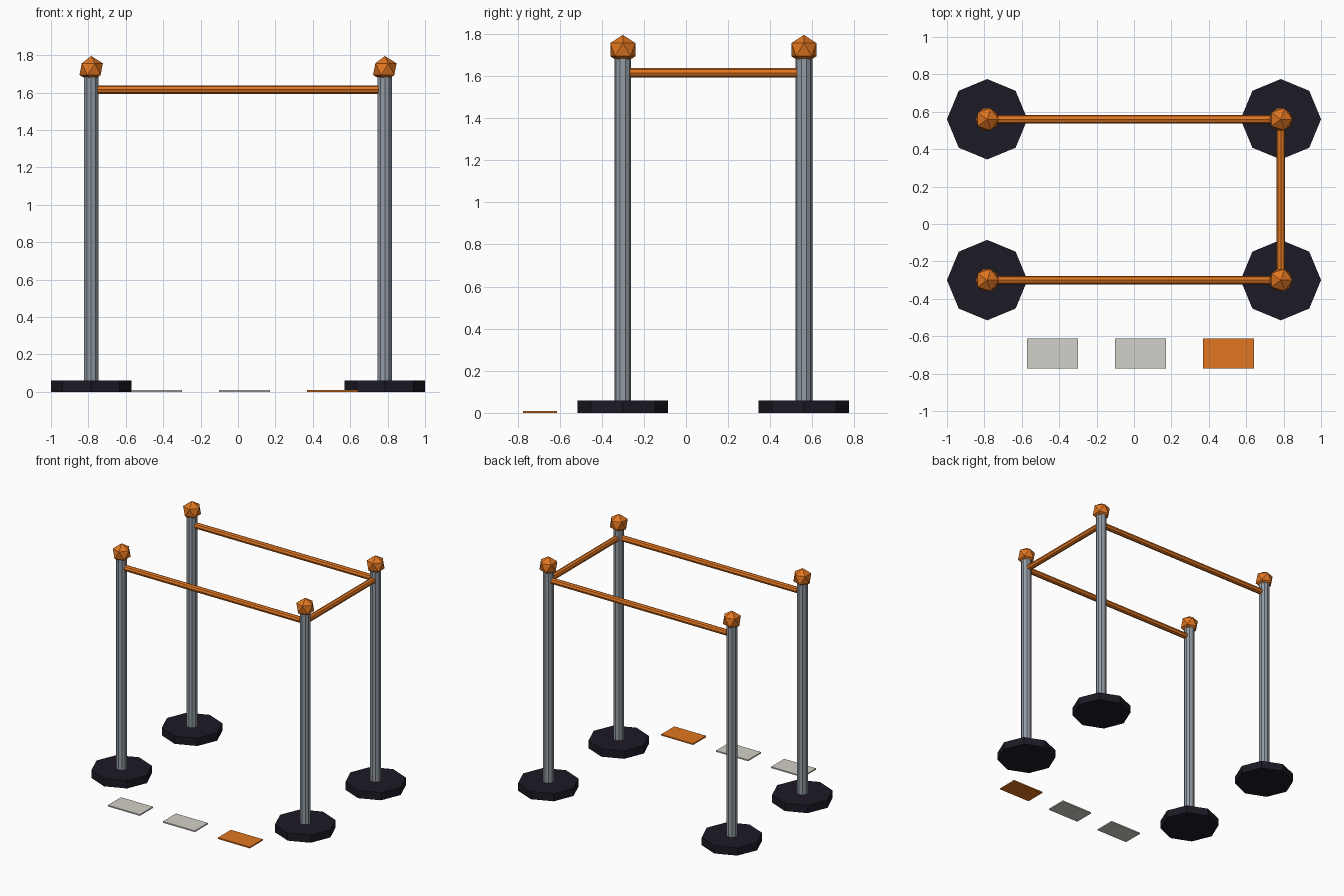
import bpy
from math import pi

if "Cube" in bpy.data.objects:
    bpy.data.objects.remove(bpy.data.objects["Cube"])


def material(name, rgb):
    m = bpy.data.materials.new(name)
    m.diffuse_color = (*rgb, 1)
    m.use_nodes = True
    m.node_tree.nodes["Principled BSDF"].inputs["Base Color"].default_value = m.diffuse_color
    return m


ORANGE = material("orange", (0.75, 0.18, 0.015))
STEEL = material("steel", (0.29, 0.33, 0.37))
BLACK = material("black", (0.012, 0.010, 0.018))
PALE = material("pale", (0.65, 0.63, 0.58))


def finish(name, mat):
    ob = bpy.context.object
    ob.name = name
    ob.data.materials.append(mat)
    return ob


def rod(name, sides, radius, length, loc, mat, rot=(0, 0, 0)):
    bpy.ops.mesh.primitive_cylinder_add(vertices=sides, radius=radius, depth=length,
                                        location=loc, rotation=rot)
    return finish(name, mat)


POST_X, FRONT_Y, BACK_Y = 0.785, -0.30, 0.56
BASE_H, POST_TOP, RAIL_Z = 0.06, 1.71, 1.615

for row, y in (("front", FRONT_Y), ("back", BACK_Y)):
    for side, x in (("left", -POST_X), ("right", POST_X)):
        tag = f"{row}_{side}"
        # weighted foot, post and faceted cap
        rod(f"{tag}_base", 8, 0.215, BASE_H, (x, y, BASE_H / 2), BLACK)
        rod(f"{tag}_post", 10, 0.04, POST_TOP - BASE_H,
            (x, y, (POST_TOP + BASE_H) / 2), STEEL)
        bpy.ops.mesh.primitive_ico_sphere_add(subdivisions=1, radius=0.07,
                                              location=(x, y, 1.725))
        finish(f"{tag}_cap", ORANGE)
    # long rail
    rod(f"{row}_rail", 8, 0.023, 1.50, (0, y, RAIL_Z), ORANGE, (0, pi / 2, 0))

# short rail closing the right side
rod("right_rail", 8, 0.023, 0.80, (POST_X, (FRONT_Y + BACK_Y) / 2, RAIL_Z),
    ORANGE, (pi / 2, 0, 0))

# row of floor markers in front
for i, mat in enumerate((PALE, PALE, ORANGE)):
    bpy.ops.mesh.primitive_cube_add(size=1, location=(-0.435 + 0.47 * i, -0.693, 0.005))
    marker = finish(f"floor_marker_{i + 1}", mat)
    marker.scale = (0.273, 0.16, 0.01)
